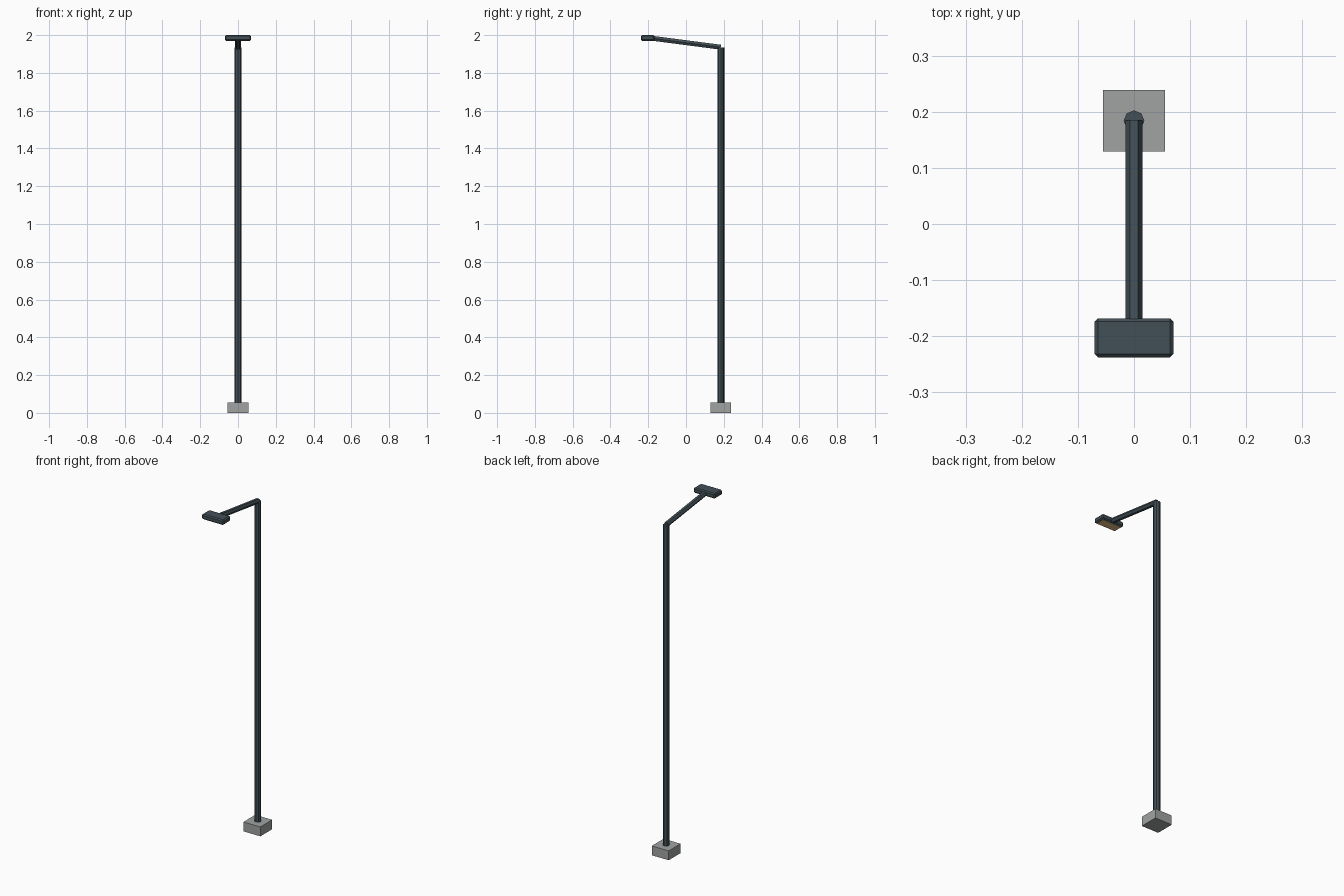
import bpy
from math import pi
from mathutils import Vector

if "Cube" in bpy.data.objects:
    bpy.data.objects.remove(bpy.data.objects["Cube"])


def material(name, color):
    m = bpy.data.materials.new(name)
    m.diffuse_color = (*color, 1)
    m.use_nodes = True
    m.node_tree.nodes["Principled BSDF"].inputs["Base Color"].default_value = m.diffuse_color
    return m


steel = material("dark_steel", (0.055, 0.08, 0.095))
concrete = material("concrete", (0.35, 0.37, 0.36))
glow = material("warm_lens", (0.75, 0.5, 0.22))


def box(name, center, size, mat, bevel=0.0):
    bpy.ops.mesh.primitive_cube_add(size=1, location=center)
    ob = bpy.context.object
    ob.name = name
    ob.scale = size
    bpy.ops.object.transform_apply(location=False, rotation=False, scale=True)
    ob.data.materials.append(mat)
    if bevel:
        b = ob.modifiers.new("chamfer", 'BEVEL')
        b.width = bevel
        b.segments = 1
    return ob


def rod(name, start, end, radius, sides, mat, roll=0.0):
    a, b = Vector(start), Vector(end)
    bpy.ops.mesh.primitive_cylinder_add(vertices=sides, radius=radius,
                                        depth=(b - a).length)
    ob = bpy.context.object
    ob.name = name
    # roll the cross-section, then aim the rod along its path
    ob.rotation_euler.z = roll
    bpy.ops.object.transform_apply(rotation=True)
    ob.rotation_euler = (b - a).to_track_quat('Z', 'Y').to_euler()
    ob.location = (a + b) / 2
    ob.data.materials.append(mat)
    return ob


POLE_Y, HEAD_Y = 0.184, -0.203

# Concrete footing
box("footing", (0, POLE_Y, 0.0275), (0.11, 0.11, 0.055), concrete)

# Octagonal pole
rod("pole", (0, POLE_Y, 0.05), (0, POLE_Y, 1.935), 0.0185, 8, steel)

# Hexagonal arm rising towards the lamp head, flat side up
rod("arm", (0, POLE_Y, 1.936), (0, -0.2, 1.986), 0.015, 6, steel, pi / 6)

# Chamfered lamp head with the lens on its underside
box("lamp_head", (0, HEAD_Y, 1.985), (0.14, 0.07, 0.03), steel, 0.006)
box("lens", (0, HEAD_Y, 1.971), (0.12, 0.052, 0.006), glow)
